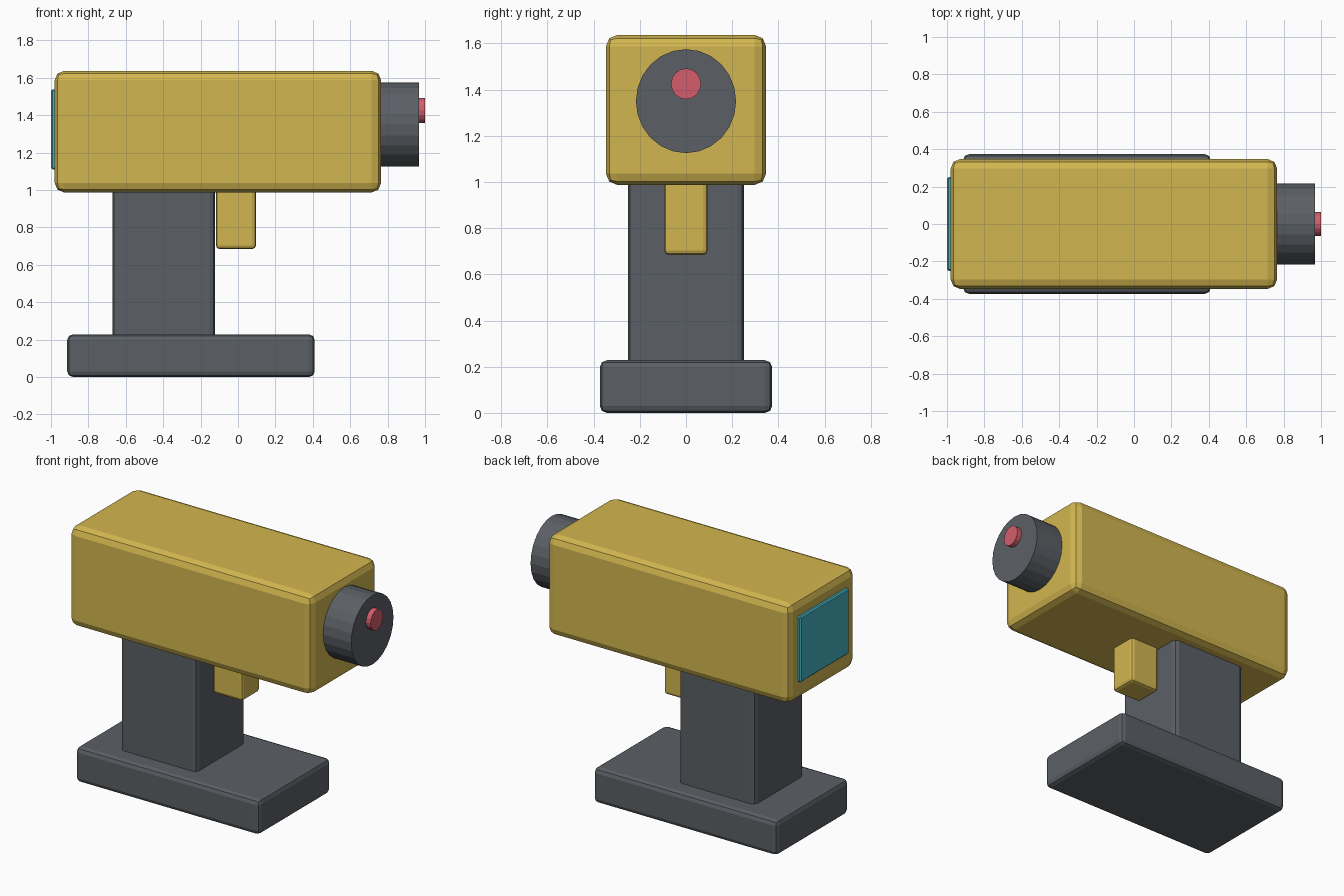
import bpy
import math

if "Cube" in bpy.data.objects:
    bpy.data.objects.remove(bpy.data.objects["Cube"])


def material(name, rgb):
    m = bpy.data.materials.new(name)
    m.diffuse_color = (*rgb, 1)
    m.use_nodes = True
    m.node_tree.nodes["Principled BSDF"].inputs["Base Color"].default_value = m.diffuse_color
    return m


yellow = material("yellow", (0.65, 0.47, 0.08))
dark = material("dark_grey", (0.105, 0.115, 0.13))
red = material("red", (0.65, 0.11, 0.15))
cyan = material("cyan", (0.06, 0.45, 0.52))


def finish(name, mat, bevel=0, segments=2):
    ob = bpy.context.object
    ob.name = name
    bpy.ops.object.transform_apply(location=False, rotation=True, scale=True)
    ob.data.materials.append(mat)
    if bevel:
        mod = ob.modifiers.new("bevel", "BEVEL")
        mod.width = bevel
        mod.segments = segments
    return ob


def box(name, x, y, z, mat, bevel, segments=2):
    """Bevelled box from (min, max) ranges."""
    bpy.ops.mesh.primitive_cube_add(size=1, location=[sum(r) / 2 for r in (x, y, z)])
    bpy.context.object.scale = [r[1] - r[0] for r in (x, y, z)]
    return finish(name, mat, bevel, segments)


def disc(name, x, z, ry, rz, sides, mat):
    """Cylinder lying along x, slightly oval."""
    bpy.ops.mesh.primitive_cylinder_add(vertices=sides, radius=1, depth=x[1] - x[0],
                                        location=(sum(x) / 2, 0, z),
                                        rotation=(0, math.pi / 2, 0))
    bpy.context.object.scale = (rz, ry, 1)
    return finish(name, mat)


# Housing, grip, foot and trigger
box("body", (-0.98, 0.765), (-0.347, 0.347), (0.987, 1.637), yellow, 0.05)
box("handle", (-0.672, -0.123), (-0.252, 0.252), (0.15, 1.06), dark, 0.03)
box("base", (-0.913, 0.41), (-0.373, 0.373), (0, 0.228), dark, 0.03)
box("trigger", (-0.118, 0.096), (-0.094, 0.094), (0.684, 1.06), yellow, 0.02)

# Front barrel with its small offset light, and rear screen
disc("barrel", (0.7, 0.967), 1.35, 0.217, 0.225, 24, dark)
disc("light", (0.94, 1.0), 1.425, 0.065, 0.067, 16, red)
box("screen", (-1.0, -0.95), (-0.25, 0.25), (1.11, 1.537), cyan, 0.008, 1)
